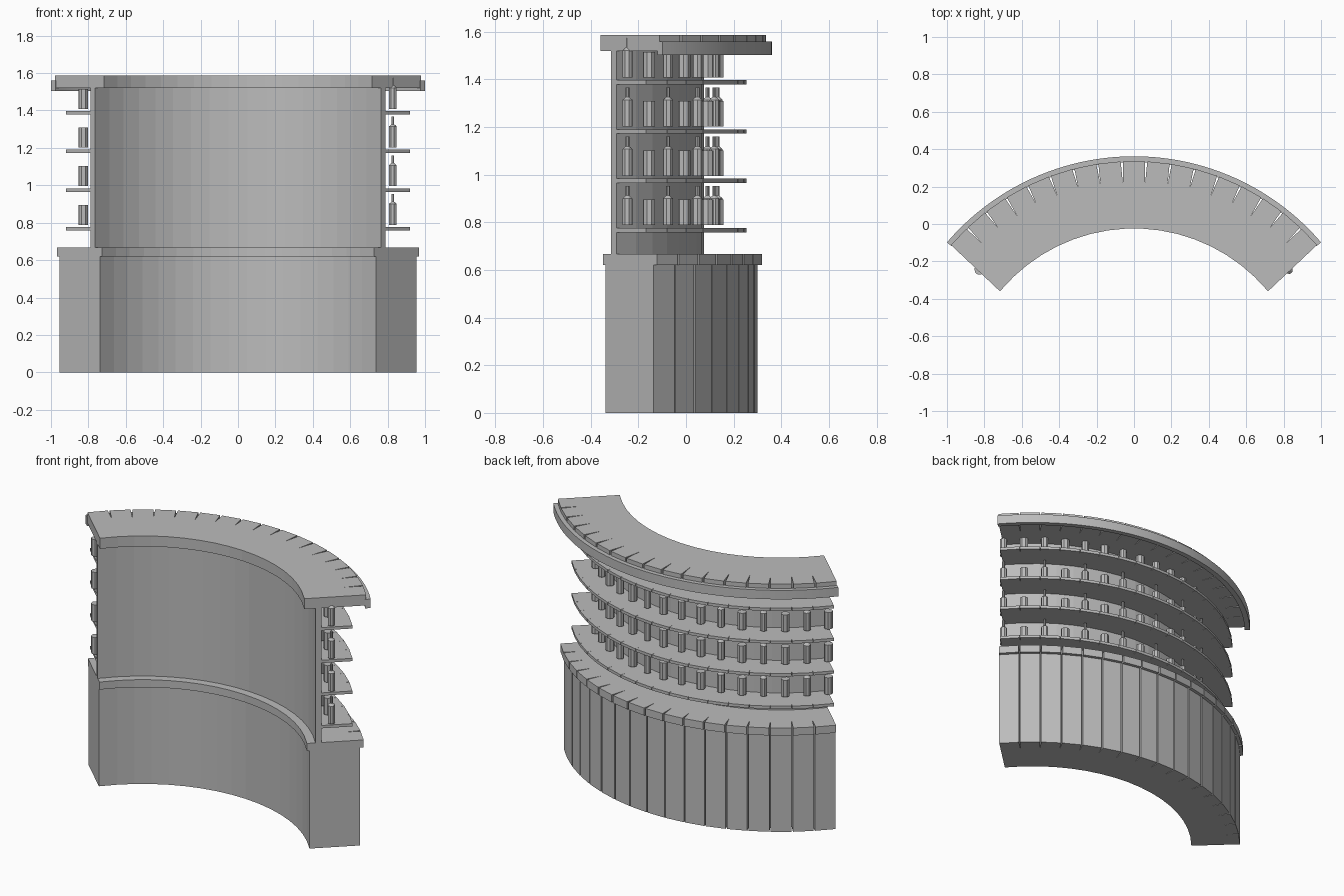
import bpy
import bmesh
from math import sin, cos, tan, radians, pi

cube = bpy.data.objects.get("Cube")
if cube:
    bpy.data.objects.remove(cube, do_unlink=True)

CENTRE_Y = -0.955          # centre of the curved plan
STAVES = 17
STEP = radians(5.825)
HALF = 0.06                # half width of one stave
RIM_ANGLE = radians(49.4)

grey = bpy.data.materials.new("plain_grey")
grey.use_nodes = True
grey.diffuse_color = (0.5, 0.5, 0.5, 1)
grey.node_tree.nodes["Principled BSDF"].inputs["Base Color"].default_value = (0.5, 0.5, 0.5, 1)


def plan(angle, radius, side=0.0):
    """Point on the plan at an angle and radius, shifted along the tangent."""
    return (radius * sin(angle) + side * cos(angle),
            radius * cos(angle) - side * sin(angle) + CENTRE_Y)


def finish(name, bm):
    bmesh.ops.recalc_face_normals(bm, faces=bm.faces)
    mesh = bpy.data.meshes.new(name)
    bm.to_mesh(mesh)
    bm.free()
    mesh.materials.append(grey)
    obj = bpy.data.objects.new(name, mesh)
    bpy.context.collection.objects.link(obj)
    return obj


def extrude_plan(name, outlines, z0, z1):
    """Join flat plan outlines and raise them into a solid."""
    bm = bmesh.new()
    for outline in outlines:
        bm.faces.new([bm.verts.new((x, y, z0)) for x, y in outline])
    bmesh.ops.remove_doubles(bm, verts=bm.verts, dist=0.0001)
    top = bmesh.ops.extrude_face_region(bm, geom=bm.faces[:], use_keep_orig=True)["geom"]
    for v in top:
        if isinstance(v, bmesh.types.BMVert):
            v.co.z = z1
    return finish(name, bm)


def stave_side(r_in, r_out, is_end):
    """Half outline of a stave: wedge near the centre, parallel further out."""
    slope = tan(STEP / 2)
    if is_end:
        return [(HALF, r_in), (HALF, r_out)]
    tip = HALF / slope
    if r_out <= tip:
        return [(r_in * slope, r_in), (r_out * slope, r_out)]
    return [(r_in * slope, r_in), (HALF, tip), (HALF, r_out)]


def stave_band(name, r_in, r_out, z0, z1):
    outlines = []
    for i in range(STAVES):
        angle = (i - (STAVES - 1) / 2) * STEP
        right = stave_side(r_in, r_out, i == STAVES - 1)
        left = [(-t, r) for t, r in stave_side(r_in, r_out, i == 0)]
        outlines.append([plan(angle, r, t) for t, r in right + left[::-1]])
    return extrude_plan(name, outlines, z0, z1)


def turned(name, profile, items, sides=8):
    """Stand a turned shape at each (x, y, z, angle), as one object."""
    bm = bmesh.new()
    for x, y, z, angle in items:
        rings = []
        for r, h in profile:
            rings.append([bm.verts.new((x + r * cos(2 * pi * (k + 0.5) / sides - angle),
                                        y + r * sin(2 * pi * (k + 0.5) / sides - angle),
                                        z + h)) for k in range(sides)])
        bm.faces.new(rings[0][::-1])
        bm.faces.new(rings[-1])
        for a, b in zip(rings, rings[1:]):
            for k in range(sides):
                n = (k + 1) % sides
                bm.faces.new((a[k], a[n], b[n], b[k]))
    return finish(name, bm)


# Counter body, ledge, wall and canopy
stave_band("counter_body", 0.96, 1.255, 0.0, 0.62)
stave_band("counter_ledge", 0.945, 1.275, 0.62, 0.668)
stave_band("curved_wall", 0.995, 1.03, 0.668, 1.52)
stave_band("canopy", 0.93, 1.29, 1.52, 1.587)

# Smooth trim round the back of the canopy
count = 48
angles = [RIM_ANGLE * (2 * i / count - 1) for i in range(count + 1)]
trim = extrude_plan("canopy_trim",
                    [[plan(a, 1.285), plan(a, 1.317), plan(b, 1.317), plan(b, 1.285)]
                     for a, b in zip(angles, angles[1:])], 1.503, 1.56)
bpy.context.view_layer.objects.active = trim
trim.select_set(True)
bpy.ops.object.shade_smooth_by_angle(angle=radians(30))
trim.select_set(False)

# Shelves with alternating jars and bottles
jars, bottles = [], []
for row in range(4):
    top = 0.776 + row * 0.207
    stave_band("shelf_%d" % (row + 1), 1.03, 1.21, top - 0.018, top)
    for i in range(16):
        angle = RIM_ANGLE * (2 * i / 15 - 1)
        x, y = plan(angle, 1.09)
        (bottles if i % 2 else jars).append((x, y, top + 0.012, angle))

turned("jars", [(0.026, 0), (0.026, 0.107)], jars)
turned("bottles", [(0.022, 0), (0.022, 0.112), (0.008, 0.124), (0.008, 0.165)], bottles)
